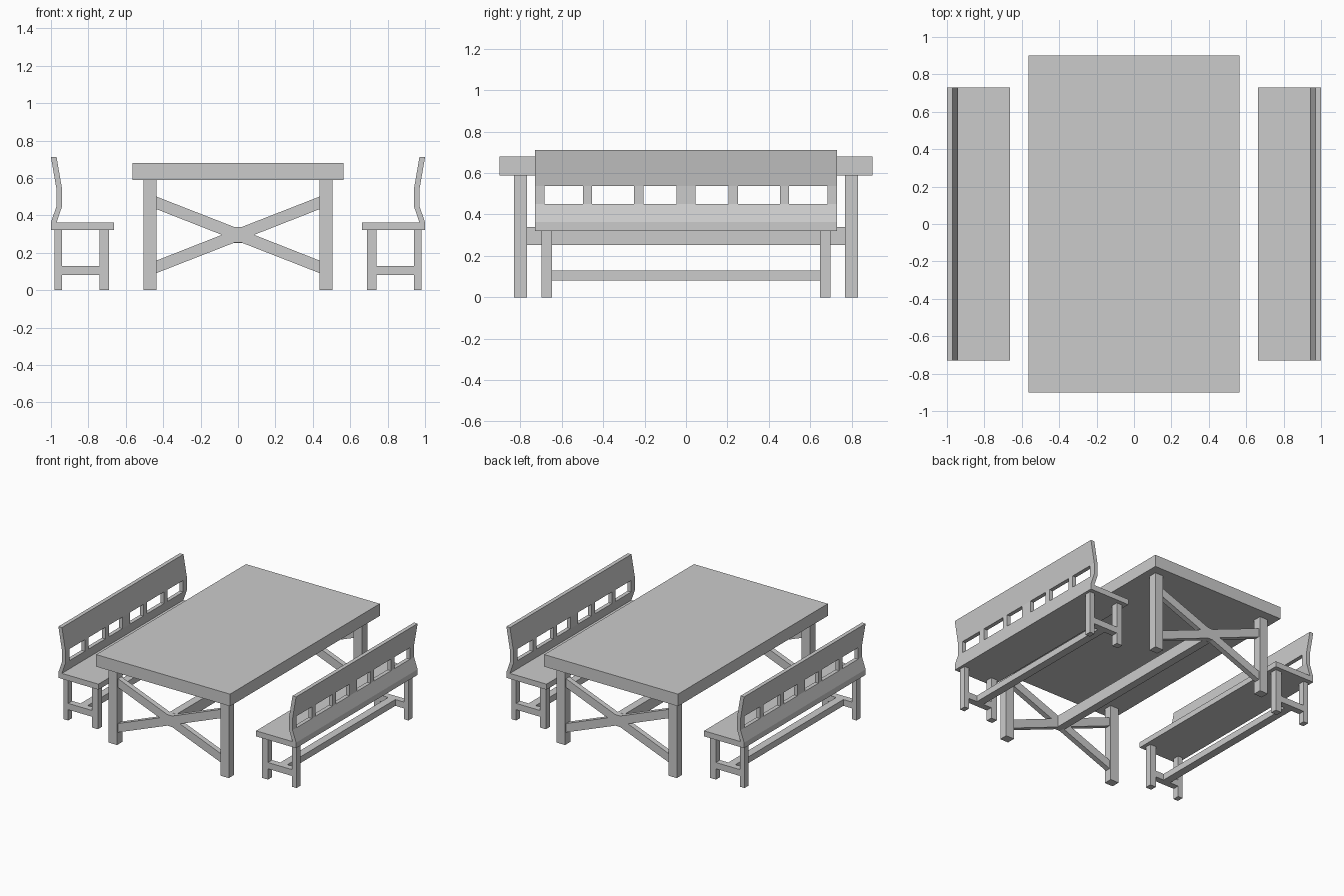
import bpy
import bmesh

if "Cube" in bpy.data.objects:
    bpy.data.objects.remove(bpy.data.objects["Cube"])


def finish(name, bm, mirror=(True, False)):
    """Turn a bmesh into an object mirrored about the world centre."""
    bmesh.ops.recalc_face_normals(bm, faces=bm.faces)
    mesh = bpy.data.meshes.new(name)
    bm.to_mesh(mesh)
    bm.free()
    obj = bpy.data.objects.new(name, mesh)
    bpy.context.collection.objects.link(obj)
    if any(mirror):
        mod = obj.modifiers.new("mirror", "MIRROR")
        mod.use_axis = (mirror[0], mirror[1], False)
        mod.use_mirror_merge = False
    return obj


def prism(name, outline, y0, y1, mirror):
    """Extrude an x-z outline from y0 to y1."""
    bm = bmesh.new()
    face = bm.faces.new([bm.verts.new((x, y0, z)) for x, z in outline])
    res = bmesh.ops.extrude_face_region(bm, geom=[face], use_keep_orig=True)
    moved = [g for g in res["geom"] if isinstance(g, bmesh.types.BMVert)]
    bmesh.ops.translate(bm, verts=moved, vec=(0, y1 - y0, 0))
    return finish(name, bm, mirror)


def box(name, x, y, z, mirror=(True, True)):
    outline = [(x[0], z[0]), (x[1], z[0]), (x[1], z[1]), (x[0], z[1])]
    return prism(name, outline, y[0], y[1], mirror)


NONE, SIDES, ENDS, ALL = (False, False), (True, False), (False, True), (True, True)

# Table: top, four legs, long stretcher
box("table_top", (-0.563, 0.563), (-0.9, 0.9), (0.588, 0.68), NONE)
box("table_leg", (0.435, 0.505), (0.768, 0.832), (0, 0.588), ALL)
box("table_stretcher", (-0.03, 0.03), (-0.78, 0.78), (0.253, 0.339), NONE)

# Crossed brace at each end, cut as one X-shaped board
mid = 0.296
quarter = [(0.086, 0), (0.435, 0.137), (0.435, 0.204), (0.02, 0.042)]
right_up = [(x, mid + z) for x, z in quarter]
left_up = [(-x, mid + z) for x, z in reversed(quarter)]
left_down = [(-x, mid - z) for x, z in quarter[1:]]
right_down = [(x, mid - z) for x, z in reversed(quarter[1:])]
prism("table_cross_brace", right_up + left_up + left_down + right_down,
      0.78, 0.82, ENDS)

# Benches: seat, legs and H-shaped rails
box("bench_seat", (0.663, 1.0), (-0.73, 0.73), (0.321, 0.363), SIDES)
box("bench_front_leg", (0.691, 0.74), (0.648, 0.697), (0, 0.321), ALL)
box("bench_back_leg", (0.941, 0.98), (0.648, 0.697), (0, 0.321), ALL)
box("bench_side_rail", (0.74, 0.941), (0.648, 0.697), (0.082, 0.13), ALL)
box("bench_long_rail", (0.81, 0.87), (-0.648, 0.648), (0.082, 0.13), SIDES)

# Bent backrest with a row of six openings
profile = [(1.0, 0.363), (0.97, 0.45), (0.97, 0.538), (1.0, 0.711)]
half = [0.046, 0.205, 0.251, 0.453, 0.498, 0.683, 0.73]
cuts = [-y for y in reversed(half)] + half
bm = bmesh.new()
grid = [[bm.verts.new((x, y, z)) for y in cuts] for x, z in profile]
for row in range(3):
    for col in range(len(cuts) - 1):
        if row == 1 and col % 2 == 1:
            continue
        bm.faces.new((grid[row][col], grid[row][col + 1],
                      grid[row + 1][col + 1], grid[row + 1][col]))
res = bmesh.ops.extrude_face_region(bm, geom=list(bm.faces), use_keep_orig=True)
moved = [g for g in res["geom"] if isinstance(g, bmesh.types.BMVert)]
bmesh.ops.translate(bm, verts=moved, vec=(-0.03, 0, 0))
finish("bench_backrest", bm, SIDES)
